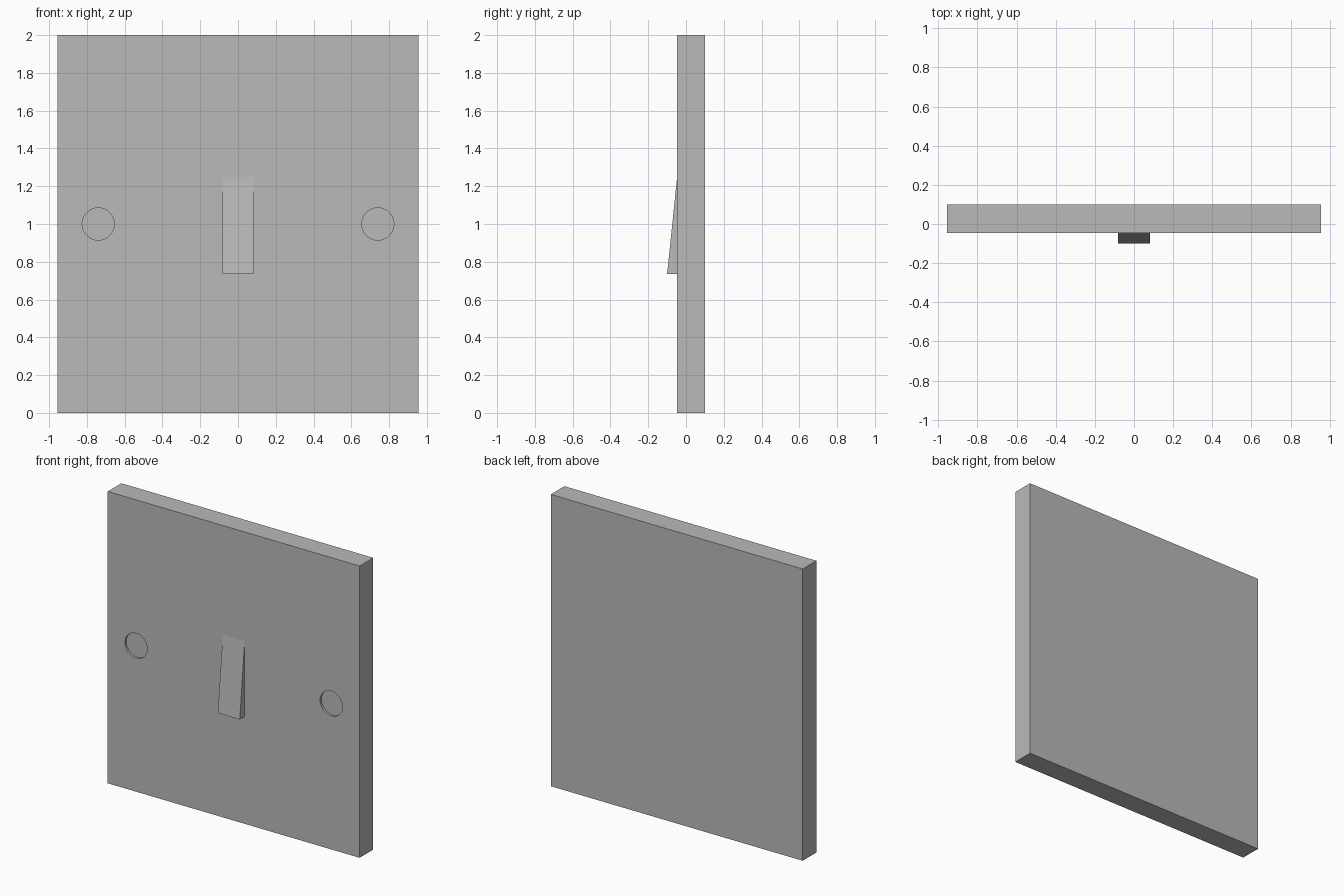
import bpy, bmesh, math

if "Cube" in bpy.data.objects:
    bpy.data.objects.remove(bpy.data.objects["Cube"])

FRONT, BACK = -0.047, 0.10      # plate front and back in y
grey = bpy.data.materials.new("plain_grey")
grey.diffuse_color = (0.49, 0.49, 0.49, 1)
grey.use_nodes = True
grey.node_tree.nodes["Principled BSDF"].inputs["Base Color"].default_value = grey.diffuse_color


def add_profile_x(name, profile, half_width):
    """Extrude a closed (y, z) profile along x, centred on x = 0."""
    bm = bmesh.new()
    face = bm.faces.new([bm.verts.new((-half_width, y, z)) for y, z in profile])
    ext = bmesh.ops.extrude_face_region(bm, geom=[face])
    moved = [v for v in ext["geom"] if isinstance(v, bmesh.types.BMVert)]
    bmesh.ops.translate(bm, verts=moved, vec=(2 * half_width, 0, 0))
    bmesh.ops.recalc_face_normals(bm, faces=bm.faces)
    mesh = bpy.data.meshes.new(name)
    bm.to_mesh(mesh)
    bm.free()
    mesh.materials.append(grey)
    obj = bpy.data.objects.new(name, mesh)
    bpy.context.collection.objects.link(obj)
    return obj


# Wall plate
plate = add_profile_x("wall_plate", [(FRONT, 0), (BACK, 0), (BACK, 2), (FRONT, 2)], 0.955)

# Shallow round screw recesses on both sides of the plate
for side in (-1, 1):
    bpy.ops.mesh.primitive_cylinder_add(
        vertices=32, radius=0.085, depth=0.04,
        location=(side * 0.74, FRONT - 0.005, 1.0),
        rotation=(math.pi / 2, 0, 0))
    cutter = bpy.context.object
    cutter.name = "screw_recess_cutter"
    cutter.data.materials.append(grey)
    cutter.hide_render = True
    mod = plate.modifiers.new("screw_recess", 'BOOLEAN')
    mod.operation = 'DIFFERENCE'
    mod.solver = 'EXACT'
    mod.object = cutter
    bpy.context.view_layer.objects.active = plate
    bpy.ops.object.modifier_apply(modifier=mod.name)
    bpy.data.objects.remove(cutter)

# Wedge-shaped rocker switch, sticking out at its lower end
add_profile_x("rocker_switch", [(FRONT, 0.735), (-0.10, 0.735), (FRONT, 1.25)], 0.083)
